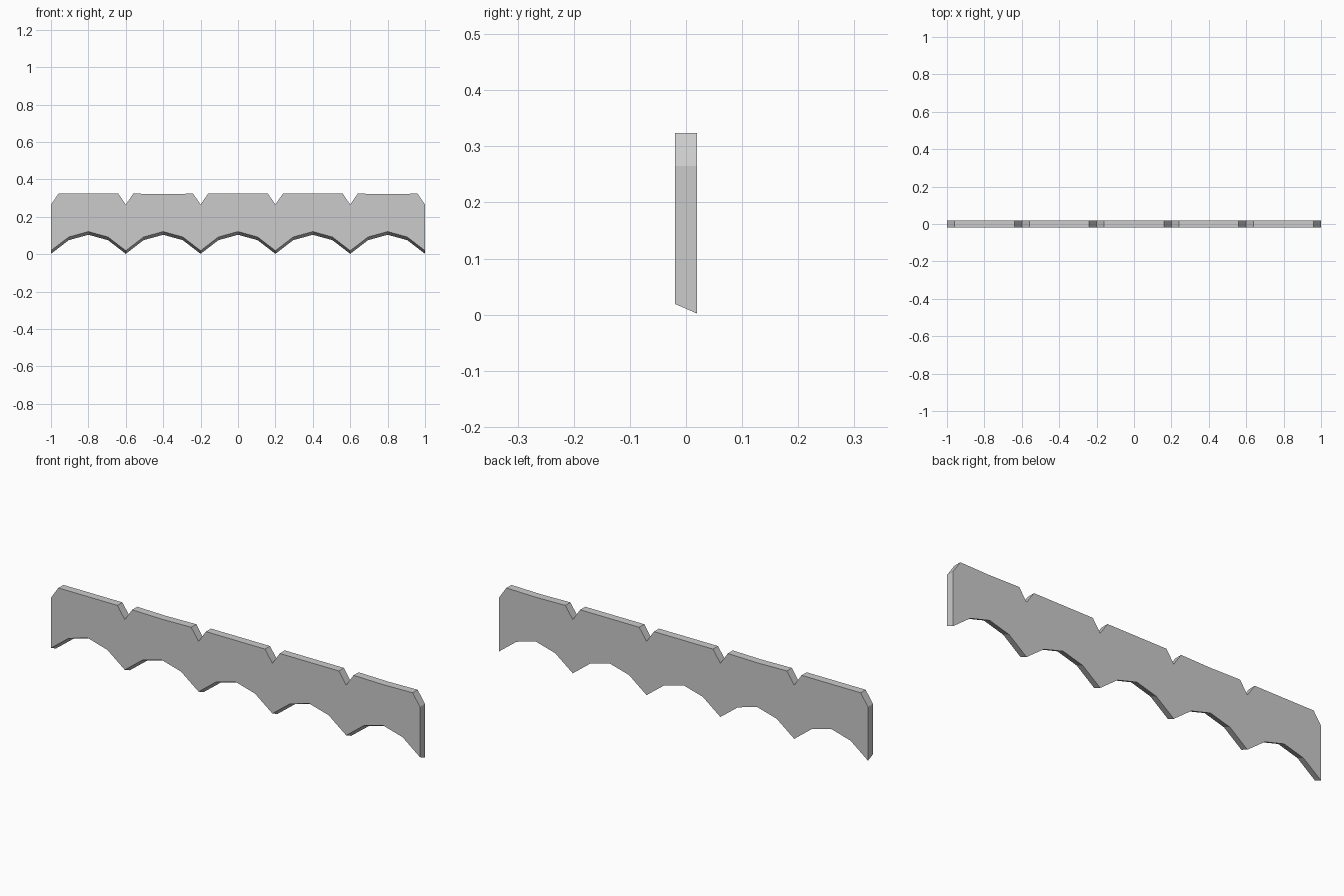
import bpy, bmesh

if "Cube" in bpy.data.objects:
    bpy.data.objects.remove(bpy.data.objects["Cube"])

HALF_T = 0.0195          # half thickness
TOP, NOTCH = 0.324, 0.265
BEVEL = 0.017            # front lower edge sits higher than the back one
CENTRES = [-0.8, -0.4, 0.0, 0.4, 0.8]
DIPS = {-0.4: 0.003, 0.8: 0.003}   # slight wear in the top edge

# Upper outline, left to right: V-notches between the five segments
upper = [(-1.0, NOTCH)]
for c in CENTRES:
    upper += [(c - 0.16, TOP), (c, TOP - DIPS.get(c, 0.0)),
              (c + 0.16, TOP), (c + 0.2, NOTCH)]

# Lower outline, left to right: faceted arches
lower = [(-1.0, 0.002)]
for c in CENTRES:
    lower += [(c - 0.105, 0.075), (c, 0.104), (c + 0.105, 0.075), (c + 0.2, 0.002)]

# Front and back outlines, joined by side faces
bm = bmesh.new()


def outline(y, lift):
    pts = [(x, z + lift) for x, z in lower] + upper[::-1]
    return [bm.verts.new((x, y, z)) for x, z in pts]


front = outline(-HALF_T, BEVEL)
back = outline(HALF_T, 0.0)
bm.faces.new(front)
bm.faces.new(back[::-1])
n = len(front)
for i in range(n):
    j = (i + 1) % n
    bm.faces.new((front[j], front[i], back[i], back[j]))
bmesh.ops.recalc_face_normals(bm, faces=bm.faces)

mesh = bpy.data.meshes.new("scalloped_trim")
bm.to_mesh(mesh)
bm.free()
bpy.context.collection.objects.link(bpy.data.objects.new("scalloped_trim", mesh))
